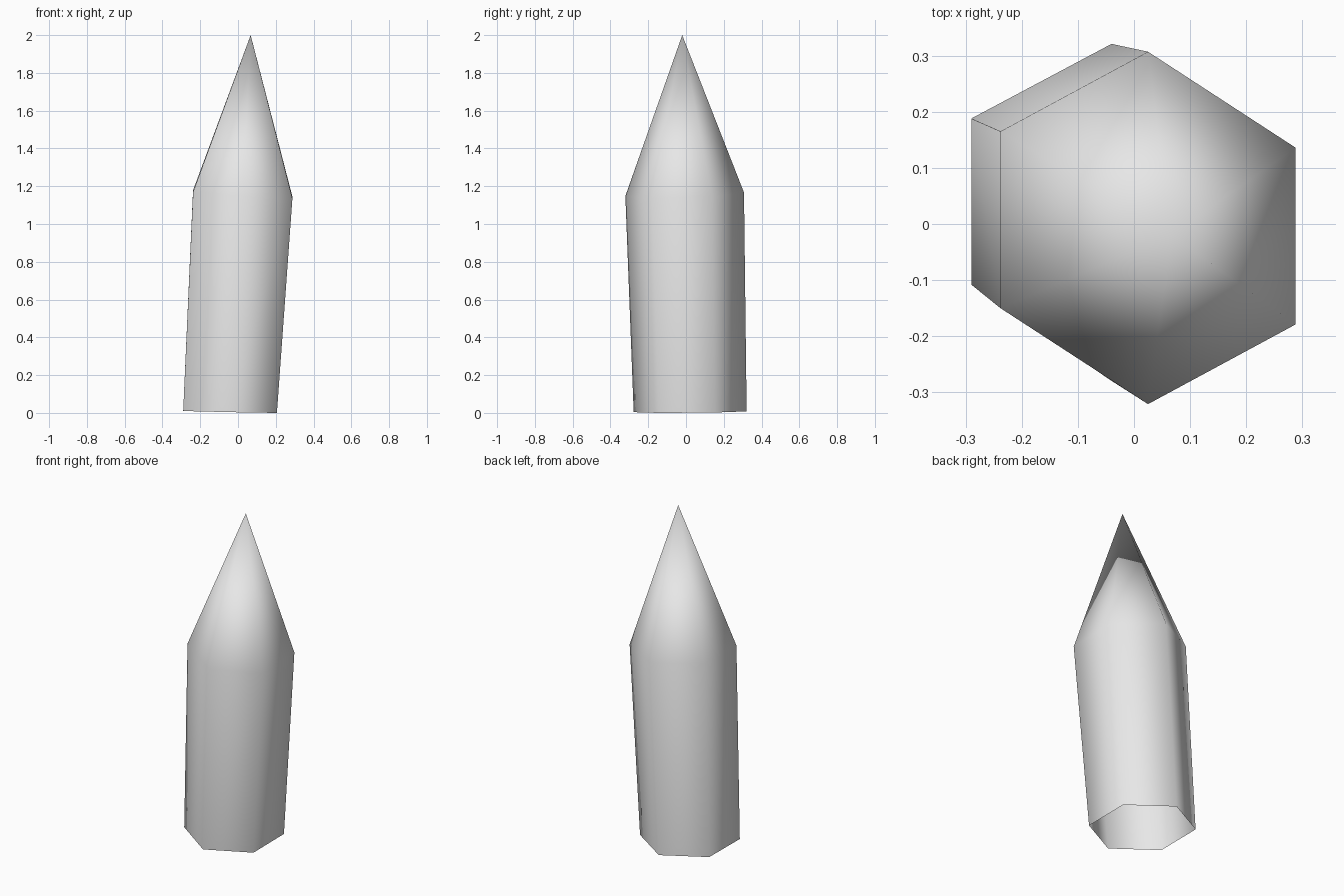
import bpy
import bmesh
from mathutils import Vector

if "Cube" in bpy.data.objects:
    bpy.data.objects.remove(bpy.data.objects["Cube"], do_unlink=True)

# Single plain grey
grey = bpy.data.materials.new("pale_grey")
grey.use_nodes = True
colour = (0.8, 0.8, 0.8, 1.0)
grey.diffuse_color = colour
grey.node_tree.nodes["Principled BSDF"].inputs["Base Color"].default_value = colour


def hexagon(bm, centre, half, slope_x, slope_y):
    """Tilted six-sided ring: three corner offsets, mirrored through the centre."""
    offsets = half + [(-x, -y) for x, y in half]
    return [bm.verts.new(Vector(centre) + Vector((x, y, slope_x * x + slope_y * y)))
            for x, y in offsets]


bm = bmesh.new()

# Leaning shaft: foot ring (open underneath) and wider shoulder ring
foot = hexagon(bm, (-0.042, 0.022, 0.006),
               [(0.248, -0.166), (0.248, 0.13), (0.002, 0.299)], -0.02, 0.007)
shoulder = hexagon(bm, (0.025, -0.007, 1.157),
                   [(0.263, -0.172), (0.263, 0.143), (0.0, 0.314)], -0.062, 0.03)
tip = bm.verts.new((0.067, -0.02, 2.0))

# Shaft sides and pointed top
for i in range(6):
    j = (i + 1) % 6
    bm.faces.new((foot[i], foot[j], shoulder[j], shoulder[i]))
    bm.faces.new((shoulder[i], shoulder[j], tip))

for face in bm.faces:
    face.smooth = True

mesh = bpy.data.meshes.new("crystal_shard")
bm.to_mesh(mesh)
bm.free()
mesh.materials.append(grey)
shard = bpy.data.objects.new("crystal_shard", mesh)
bpy.context.collection.objects.link(shard)
